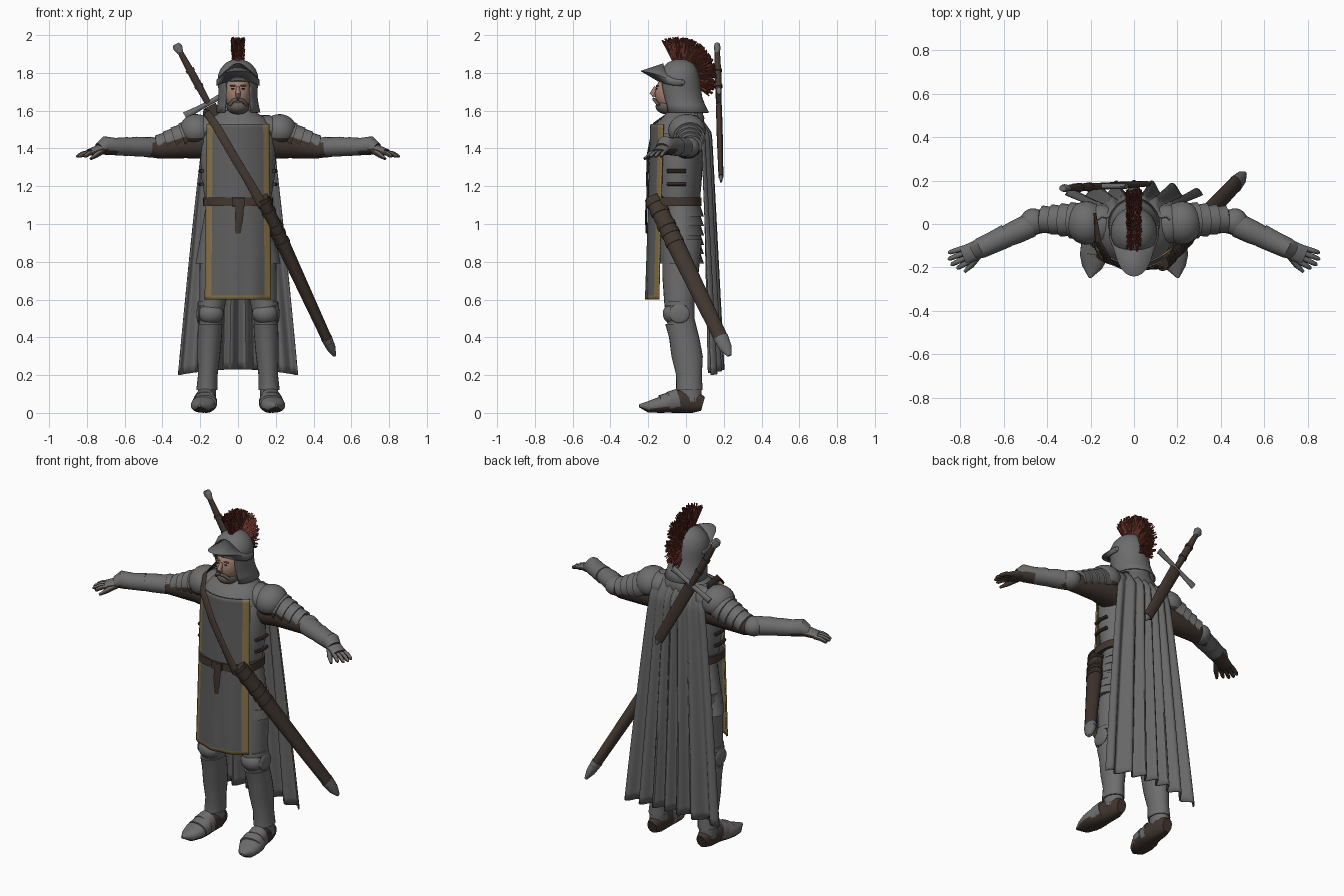
import bpy, bmesh, math, random
from mathutils import Vector, Matrix

random.seed(4)
cube = bpy.data.objects.get("Cube")
if cube:
    bpy.data.objects.remove(cube, do_unlink=True)


def material(name, *rgb):
    m = bpy.data.materials.new(name)
    m.use_nodes = True
    col = (*rgb, 1)
    m.diffuse_color = col
    bsdf = m.node_tree.nodes["Principled BSDF"]
    bsdf.inputs["Base Color"].default_value = col
    bsdf.inputs["Roughness"].default_value = 0.8
    return m


STEEL = material("steel", .152, .152, .152)
CAPE = material("cape grey", .135, .135, .135)
CLOTH = material("tabard grey", .112, .112, .112)
LEATHER = material("brown leather", .053, .037, .029)
GOLD = material("gold trim", .25, .177, .07)
PLUME = material("dark red", .135, .032, .021)
SKIN = material("skin", .37, .22, .17)
HAIR = material("grey beard", .13, .108, .095)
DARK = material("dark eye", .03, .022, .018)
parts = []


def finish(name, bm, mats, rule=None, mirror=False, solid=0):
    mats = mats if isinstance(mats, list) else [mats]
    bmesh.ops.recalc_face_normals(bm, faces=bm.faces)
    bm.normal_update()
    if rule:
        for f in bm.faces:
            f.material_index = int(rule(f.calc_center_median(), f.normal))
    me = bpy.data.meshes.new(name)
    bm.to_mesh(me)
    bm.free()
    for m in mats:
        me.materials.append(m)
    ob = bpy.data.objects.new(name, me)
    bpy.context.scene.collection.objects.link(ob)
    if solid:
        mod = ob.modifiers.new("thickness", "SOLIDIFY")
        mod.thickness, mod.offset = solid, 0
    if mirror:
        ob.modifiers.new("mirror", "MIRROR")
    parts.append(ob)


def tube(name, pts, mats, up=(0, 0, 1), level=False, n=24, p=2, cap=True, cut=None, **kw):
    """Skin of elliptical rings; each point is x, y, z, side radius, up radius."""
    bm = bmesh.new()
    up = Vector((0, 1, 0) if level else up)
    rings = []
    for i, q in enumerate(pts):
        t = Vector(pts[min(i + 1, len(pts) - 1)][:3]) - Vector(pts[max(i - 1, 0)][:3])
        t = Vector((0, 0, 1)) if level else t.normalized()
        b = (up - t * up.dot(t)).normalized()
        a = b.cross(t)
        ring = []
        for k in range(n):
            c, s = math.cos(math.tau * k / n), math.sin(math.tau * k / n)
            c = math.copysign(abs(c) ** (2 / p), c)
            s = math.copysign(abs(s) ** (2 / p), s)
            ring.append(bm.verts.new(Vector(q[:3]) + a * c * q[3] + b * s * q[4]))
        rings.append(ring)
    for r, s in zip(rings, rings[1:]):
        for k in range(n):
            bm.faces.new((r[k], r[k - 1], s[k - 1], s[k]))
    if cap:
        bm.faces.new(rings[0])
        bm.faces.new(rings[-1])
    if cut:
        gone = [f for f in bm.faces if cut(f.calc_center_median())]
        bmesh.ops.delete(bm, geom=gone, context="FACES")
    finish(name, bm, mats, **kw)


def body(name, rows, mats, **kw):
    """Level rings; each row is z, centre y, x radius, y radius."""
    tube(name, [(0, y, z, rx, ry) for z, y, rx, ry in rows], mats, level=True, **kw)


def ball(name, centre, size, mats, **kw):
    bm = bmesh.new()
    mat = Matrix.Translation(centre) @ Matrix.Diagonal((*size, 1))
    bmesh.ops.create_uvsphere(bm, u_segments=24, v_segments=14, radius=1, matrix=mat)
    finish(name, bm, mats, **kw)


def grid(name, f, nu, nv, mats, **kw):
    bm = bmesh.new()
    vs = [[bm.verts.new(f(2 * i / nu - 1, j / nv)) for i in range(nu + 1)] for j in range(nv + 1)]
    for j in range(nv):
        for i in range(nu):
            bm.faces.new((vs[j][i], vs[j][i + 1], vs[j + 1][i + 1], vs[j + 1][i]))
    finish(name, bm, mats, **kw)


def mix(a, b, t):
    return Vector(a).lerp(Vector(b), t)


# Torso armour, skirt plates and collar
body("cuirass", [(1.08, -.045, .165, .115), (1.25, -.04, .195, .125), (1.4, -.04, .2, .13),
                 (1.5, -.03, .185, .12), (1.56, -.01, .14, .09)], STEEL)
for i in range(6):
    z, r = 1.1 - i * .05, .172 + i * .009
    body("skirt_plate", [(z - .06, -.025, r + .008, .12), (z, -.035, r - .004, .11)], STEEL)
body("collar", [(1.48, -.05, .18, .138), (1.53, -.035, .17, .13), (1.562, -.015, .145, .112),
                (1.582, -.01, .11, .1), (1.6, -.01, .085, .09)], STEEL)
body("neck_guard", [(1.56, .005, .1, .09), (1.68, .0, .085, .07)], STEEL)
for z in (1.21, 1.28):
    tube("side_strap", [(.19, -.1, z, .01, .01), (.201, -.05, z, .01, .01), (.196, .0, z, .01, .01)],
         LEATHER, n=8, mirror=True)


# Tabard with gold border
def tabard(u, v):
    fold = .007 * math.sin(9 * u) * max(0, v - .45)
    return Vector(((.164 + .01 * v) * u, -.185 - .026 * v + .065 * u * u + fold, 1.53 - .93 * v))


grid("tabard", tabard, 40, 46, [CLOTH, GOLD], solid=.008,
     rule=lambda c, n: abs(c.x) > .133 + .009 * (1.52 - c.z) or c.z < .623)

# Belt, buckle and hanging tail
body("belt", [(1.095, -.06, .186, .142), (1.14, -.06, .184, .142)], LEATHER, p=2.6, n=40)
tube("belt_tail", [(.01, -.207, 1.13, .024, .006), (.005, -.212, 1.03, .022, .006),
                   (0, -.208, .95, .014, .005)], LEATHER, up=(0, -1, 0), n=8)
tube("belt_buckle", [(-.03, -.206, 1.117, .024, .006), (.035, -.206, 1.117, .024, .006)],
     LEATHER, up=(0, -1, 0), n=8, p=5)

# Cross strap and hip scabbard
tube("cross_strap", [(-.18, .05, 1.59, .02, .006), (-.165, -.08, 1.588, .02, .006),
                     (-.12, -.17, 1.525, .022, .006), (-.03, -.2, 1.37, .022, .007),
                     (.05, -.205, 1.24, .022, .007), (.13, -.2, 1.1, .026, .007)],
     LEATHER, up=(0, -1, 0), n=10)
top, tip = (.125, -.175, 1.14), (.497, .215, .335)


def at(t, w, h):
    return (*mix(top, tip, t), w, h)


tube("hip_scabbard", [at(0, .036, .046), at(.3, .037, .048), at(.95, .027, .038)], LEATHER, up=(0, 1, 0))
for t in (.02, .08, .17, .22, .28):
    tube("scabbard_wrap", [at(t, .041, .051), at(t + .025, .041, .051)], LEATHER, up=(0, 1, 0))
tube("scabbard_tip", [at(.92, .03, .041), at(.99, .024, .033), at(1.04, .008, .012)], STEEL, up=(0, 1, 0))

# Sword carried on the back
hilt, end = Vector((-.325, .165, 1.945)), Vector((.055, .185, 1.25))


def along(t, w, h):
    return (*mix(hilt, end, t), w, h)


tube("pommel", [along(-.01, .018, .014), along(.015, .026, .018), along(.06, .014, .013)], STEEL, up=(0, 1, 0))
tube("grip", [along(.04, .014, .014), along(.25, .021, .018), along(.44, .017, .015)], LEATHER, up=(0, 1, 0))
for t in (.18, .3):
    tube("grip_ring", [along(t, .024, .021), along(t + .02, .024, .021)], LEATHER, up=(0, 1, 0))
mid, side = mix(hilt, end, .44), Vector((.88, 0, .48))
tube("crossguard", [(*(mid + side * s * .14), .013 + .008 * s * s, .012)
                    for s in (-1, -.7, -.3, 0, .3, .7, 1)], STEEL, up=(0, 1, 0), n=12)
tube("back_sheath", [along(.46, .036, .016), along(.7, .034, .016), along(1, .028, .013)], LEATHER, up=(0, 1, 0))
tube("sheath_tip", [along(.99, .024, .012), along(1.04, .006, .005)], STEEL, up=(0, 1, 0))


# Cape with deepening folds
def cape(u, v):
    over = max(0, 1 - v / .07)
    wave = math.cos(21 * u + math.sin(4 * u))
    y = .122 + .05 * v + .028 * (.25 + .75 * v) * wave - .045 * u * u - .06 * over
    z = 1.575 - (1.345 + .03 * u * u) * v
    return Vector(((.165 + .15 * v ** .85) * u, y, z))


grid("cape", cape, 90, 30, CAPE, solid=.008)

# Head and beard
ball("head", (0, -.07, 1.69), (.072, .095, .1), SKIN)
tube("nose", [(0, -.158, 1.725, .009, .012), (0, -.178, 1.69, .014, .015), (0, -.165, 1.675, .012, .01)],
     SKIN, up=(0, -1, 0), n=10)
ball("beard", (0, -.093, 1.622), (.06, .068, .043), HAIR)
tube("moustache", [(.002, -.172, 1.66, .007, .009), (.025, -.164, 1.654, .008, .01),
                   (.045, -.145, 1.63, .007, .009)], HAIR, n=10, mirror=True)
ball("eye", (.027, -.156, 1.716), (.009, .004, .004), DARK, mirror=True)
ball("eyebrow", (.028, -.152, 1.732), (.018, .008, .004), HAIR, mirror=True)

# Helmet with face opening and pointed visor
body("helmet", [(1.59, .0, .115, .118), (1.63, -.012, .106, .11), (1.67, -.025, .1, .108),
                (1.72, -.035, .101, .11), (1.755, -.038, .104, .11), (1.785, -.04, .103, .106),
                (1.82, -.036, .09, .092), (1.85, -.032, .063, .066), (1.868, -.03, .025, .028)],
     STEEL, n=48, solid=.007, cut=lambda c: (c.y < -.05 and c.z < 1.75 and abs(c.x) < .066) or c.z < 1.595)


def visor(u, v):
    a = u * 1.75
    p = max(0, math.cos(a)) ** 2
    scale, z = [(1 - .3 * p, 1.765 + .083 * p), (1.02 + .74 * p ** 3, 1.755 + .055 * p),
                (1.01, 1.732 + .03 * p)][round(v * 2)]
    return Vector((.11 * scale * math.sin(a), -.04 - .113 * scale * math.cos(a), z))


grid("visor", visor, 40, 2, STEEL, solid=.006)
ball("visor_pivot", (.107, -.02, 1.75), (.008, .014, .014), STEEL, mirror=True)


# Bristled plume fanning over the crown
def fan(a, r, x=0):
    return Vector((x, -.045 + r * math.cos(a), 1.785 + r * math.sin(a)))


tube("plume_core", [(*fan(math.radians(d), .125), .016, .045) for d in range(-24, 112, 12)],
     PLUME, up=(0, .5, .8), n=12)
bm = bmesh.new()
for i in range(700):
    a = math.radians(random.uniform(-28, 108))
    x = random.uniform(-1, 1)
    root = fan(a, .085, x * .012)
    point = fan(a + random.uniform(-.12, .12), random.uniform(.165, .208), x * .036)
    d = point - root
    m = Matrix.Translation((root + point) / 2) @ d.to_track_quat("Z", "Y").to_matrix().to_4x4()
    bmesh.ops.create_cone(bm, segments=4, radius1=.004, radius2=.004, depth=d.length, matrix=m, cap_ends=True)
finish("plume", bm, PLUME)

# Arms: leather sleeve, shoulder, overlapping plates, elbow, forearm
tube("sleeve", [(.15, .0, 1.425, .085, .08), (.28, .015, 1.42, .07, .072), (.42, .015, 1.402, .056, .056),
                (.47, .0, 1.404, .052, .05), (.55, -.035, 1.405, .045, .045), (.7, -.11, 1.4, .035, .03)],
     LEATHER, mirror=True)
ball("shoulder_bridge", (.155, .0, 1.5), (.09, .09, .075), STEEL, mirror=True)
ball("shoulder_plate", (.22, .005, 1.494), (.092, .1, .088), [STEEL, LEATHER], mirror=True,
     rule=lambda c, n: c.z < 1.45)
for i in range(4):
    a, b = (mix((.24, .015, 1.475), (.415, .022, 1.416), (i + k) / 4) for k in (0, 1.15))
    r = .084 - i * .007
    tube("upper_arm_plate", [(*a, r - .006, r - .006), (*b, r, r - .006)], [STEEL, LEATHER],
         rule=lambda c, n: n.z < (.0 if n.y < 0 else -.4), mirror=True)
ball("elbow_plate", (.465, .01, 1.407), (.06, .062, .055), [STEEL, LEATHER], mirror=True,
     rule=lambda c, n: c.y < 0 and c.x < .46 and n.z < .4)
tube("forearm_plate", [(.475, -.005, 1.407, .056, .052), (.54, -.035, 1.41, .055, .052),
                       (.65, -.085, 1.408, .043, .04)], STEEL, mirror=True)
tube("gauntlet_cuff", [(.585, -.053, 1.41, .054, .05), (.65, -.085, 1.41, .05, .046),
                       (.705, -.11, 1.415, .048, .05), (.735, -.125, 1.4, .04, .03)],
     [STEEL, LEATHER], mirror=True, rule=lambda c, n: c.x > .66 and n.z < -.2)

# Hands
glove = dict(rule=lambda c, n: n.z < .4, mirror=True)
tube("palm", [(.69, -.104, 1.403, .036, .027), (.73, -.122, 1.395, .044, .027),
              (.785, -.146, 1.38, .043, .018)], [STEEL, LEATHER], **glove)
for k, length in ((-1.5, .066), (-.5, .085), (.5, .085), (1.5, .072)):
    out, across = Vector((.91, -.41, 0)), Vector((.41, .91, 0))
    root = Vector((.772, -.141, 1.38)) + across * k * .022
    tip_dir = out + across * k * .08
    tube("finger", [(*(root + tip_dir * length * t + Vector((0, 0, -.025 * t * t))), r, r)
                    for t, r in ((0, .0125), (.5, .012), (.9, .01), (1, .005))],
         [STEEL, LEATHER], n=10, **glove)
tube("thumb", [(.71, -.14, 1.39, .015, .015), (.75, -.19, 1.365, .014, .014), (.78, -.22, 1.345, .007, .007)],
     [STEEL, LEATHER], n=10, **glove)

# Legs
tube("leg", [(.1, -.02, .92, .1, .105), (.12, -.03, .72, .085, .095), (.135, -.035, .58, .07, .08),
             (.145, -.03, .5, .062, .075), (.15, -.005, .4, .062, .075), (.155, .01, .3, .057, .078),
             (.16, .018, .2, .049, .064), (.167, .022, .06, .048, .06)], STEEL, level=True, mirror=True)
tube("greave", [(.147, -.03, .47, .065, .08), (.15, -.01, .4, .064, .08), (.155, .006, .3, .06, .083),
                (.16, .016, .2, .052, .068), (.165, .018, .12, .056, .07)], STEEL, level=True, mirror=True)
ball("knee_plate", (.143, -.068, .525), (.067, .055, .056), STEEL, mirror=True)
tube("knee_band", [(.143, -.035, .565, .071, .08), (.143, -.035, .59, .07, .08)], STEEL, level=True, mirror=True)
ball("knee_wing", (.208, -.035, .525), (.012, .055, .05), STEEL, mirror=True)

# Armoured shoes with leather heel and sole
tube("shoe", [(.165, .09, .048, .03, .038), (.165, .04, .062, .047, .062), (.17, -.05, .06, .054, .06),
              (.18, -.1, .048, .064, .048), (.185, -.15, .04, .065, .04), (.194, -.2, .032, .046, .03),
              (.203, -.248, .038, .006, .008)], [STEEL, LEATHER], mirror=True, p=2.3,
     rule=lambda c, n: n.z < -.4 or c.y > -.03)
for y, h, w in ((-.04, .063, .056), (-.085, .054, .062)):
    tube("shoe_plate", [(.172, y, h + .003, w, h), (.178, y - .05, h - .006, w + .004, h - .008)],
         [STEEL, LEATHER], mirror=True, p=2.3, rule=lambda c, n: n.z < -.4)

# Smooth shading with crisp edges
bpy.ops.object.select_all(action="DESELECT")
for ob in parts:
    ob.select_set(True)
bpy.context.view_layer.objects.active = parts[0]
bpy.ops.object.shade_smooth_by_angle(angle=math.radians(40))
